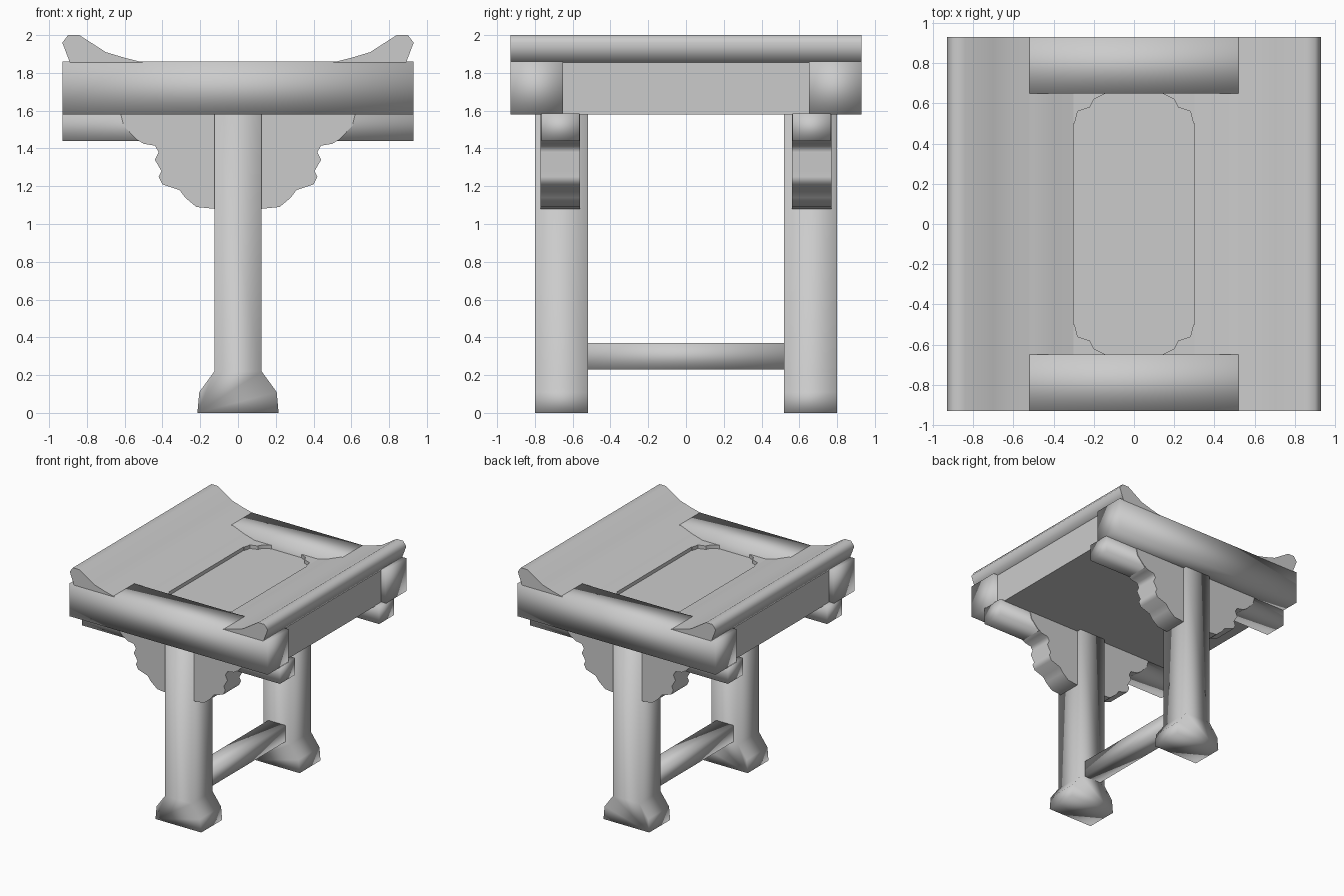
import bpy, bmesh, math

if "Cube" in bpy.data.objects:
    bpy.data.objects.remove(bpy.data.objects["Cube"])


def finish(bm, name, angle):
    bmesh.ops.recalc_face_normals(bm, faces=bm.faces)
    mesh = bpy.data.meshes.new(name)
    bm.to_mesh(mesh)
    bm.free()
    obj = bpy.data.objects.new(name, mesh)
    bpy.context.scene.collection.objects.link(obj)
    bpy.ops.object.select_all(action='DESELECT')
    obj.select_set(True)
    bpy.context.view_layer.objects.active = obj
    bpy.ops.object.shade_smooth_by_angle(angle=math.radians(angle))
    return obj


def extrude(name, points, shift, angle=40):
    """Closed 3D outline extruded along a vector."""
    bm = bmesh.new()
    face = bm.faces.new([bm.verts.new(p) for p in points])
    out = bmesh.ops.extrude_face_region(bm, geom=[face])
    moved = [v for v in out['geom'] if isinstance(v, bmesh.types.BMVert)]
    bmesh.ops.translate(bm, verts=moved, vec=shift)
    return finish(bm, name, angle)


def extrude_y(name, profile, y0, y1, angle=40):
    return extrude(name, [(x, y0, z) for x, z in profile], (0, y1 - y0, 0), angle)


def extrude_z(name, outline, z0, z1):
    return extrude(name, [(x, y, z0) for x, y in outline], (0, 0, z1 - z0))


def mirrored(half):
    return half + [(-x, z) for x, z in reversed(half)]


def rect(x, z0, z1):
    return [(-x, z0), (x, z0), (x, z1), (-x, z1)]


# Profiles: flared leg and carved bracket (right halves)
leg = mirrored([(.215, 0), (.205, .11), (.125, .22), (.125, 1.58)])
bracket = mirrored([(.12, 1.08), (.22, 1.09), (.28, 1.14), (.31, 1.18),
                    (.40, 1.21), (.42, 1.25), (.405, 1.28), (.44, 1.34),
                    (.42, 1.38), (.44, 1.415), (.50, 1.425), (.54, 1.45),
                    (.605, 1.52), (.62, 1.58)])

for side, s in (("front", -1), ("back", 1)):
    # Legs, brackets, lower rails and end beams; boxes are softly shaded all round
    extrude_y(side + "_leg", leg, s * .52, s * .80, 95)
    extrude_y(side + "_bracket", bracket, s * .56, s * .77, 60)
    extrude_y(side + "_lower_rail", rect(.93, 1.44, 1.585), s * .565, s * .765, 95)
    extrude_y(side + "_beam", rect(.93, 1.58, 1.86), s * .65, s * .93, 95)

# Stretcher between the legs
extrude_y("stretcher", rect(.08, .23, .37), -.53, .53, 95)

# Upswept rims above the beams, and sloping seat sides between the beams
rim = [(.50, 1.855), (.60, 1.88), (.70, 1.91), (.84, 2.0), (.90, 2.0),
       (.93, 1.96), (.89, 1.855)]
slope = [(.30, 1.58), (.30, 1.79), (.40, 1.82), (.50, 1.86), (.89, 1.86), (.89, 1.58)]
for side, s in (("left", -1), ("right", 1)):
    extrude_y(side + "_rim", [(s * x, z) for x, z in rim], -.93, .93, 70)
    extrude_y(side + "_seat_side", [(s * x, z) for x, z in slope], -.66, .66)
    # Rounded corners of the central well
    for end, t in (("front", -1), ("back", 1)):
        corner = [(.31, .66), (.31, .50), (.295, .50), (.28, .56), (.22, .58),
                  (.20, .62), (.14, .65), (.14, .66)]
        extrude_z(f"{side}_{end}_well_corner",
                  [(s * x, t * y) for x, y in corner], 1.6, 1.79)

# Floor of the well
extrude_y("seat_floor", rect(.31, 1.58, 1.76), -.66, .66)
